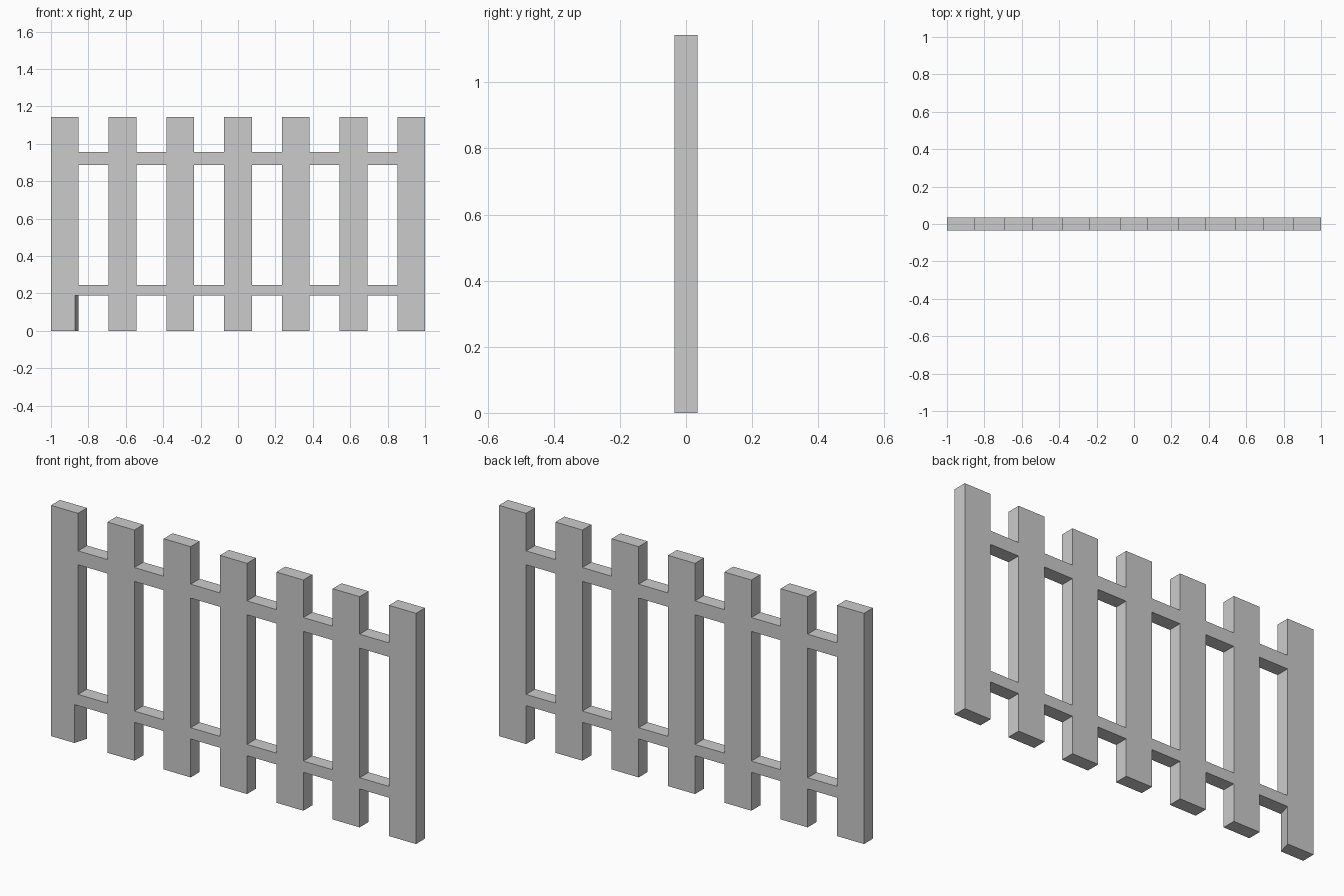
import bpy, bmesh

if "Cube" in bpy.data.objects:
    bpy.data.objects.remove(bpy.data.objects["Cube"])

COUNT, WIDTH, DEPTH = 7, 0.148, 0.07
step = (2 - WIDTH) / (COUNT - 1)

# Grid lines: picket edges across, rail edges upward
xs = []
for i in range(COUNT):
    left = -1 + i * step
    xs += [left, left + WIDTH]
zs = [0, 0.19, 0.246, 0.888, 0.957, 1.143]
RAIL_ROWS = (1, 3)

bm = bmesh.new()
grid = {}


def vert(i, k):
    if (i, k) not in grid:
        grid[i, k] = bm.verts.new((xs[i], -DEPTH / 2, zs[k]))
    return grid[i, k]


# Front sheet: pickets fill whole columns, rails bridge the gaps
for i in range(len(xs) - 1):
    for k in range(len(zs) - 1):
        if i % 2 == 0 or k in RAIL_ROWS:
            bm.faces.new([vert(i, k), vert(i + 1, k),
                          vert(i + 1, k + 1), vert(i, k + 1)])

# Thicken the sheet into one solid panel
ext = bmesh.ops.extrude_face_region(bm, geom=bm.faces[:], use_keep_orig=True)
back = [g for g in ext["geom"] if isinstance(g, bmesh.types.BMVert)]
bmesh.ops.translate(bm, verts=back, vec=(0, DEPTH, 0))

# The end picket's foot is narrower at the front
for k in (0, 1):
    grid[1, k].co.x -= 0.02

bmesh.ops.recalc_face_normals(bm, faces=bm.faces[:])
mesh = bpy.data.meshes.new("fence_panel")
bm.to_mesh(mesh)
bm.free()
fence = bpy.data.objects.new("fence_panel", mesh)
bpy.context.collection.objects.link(fence)
